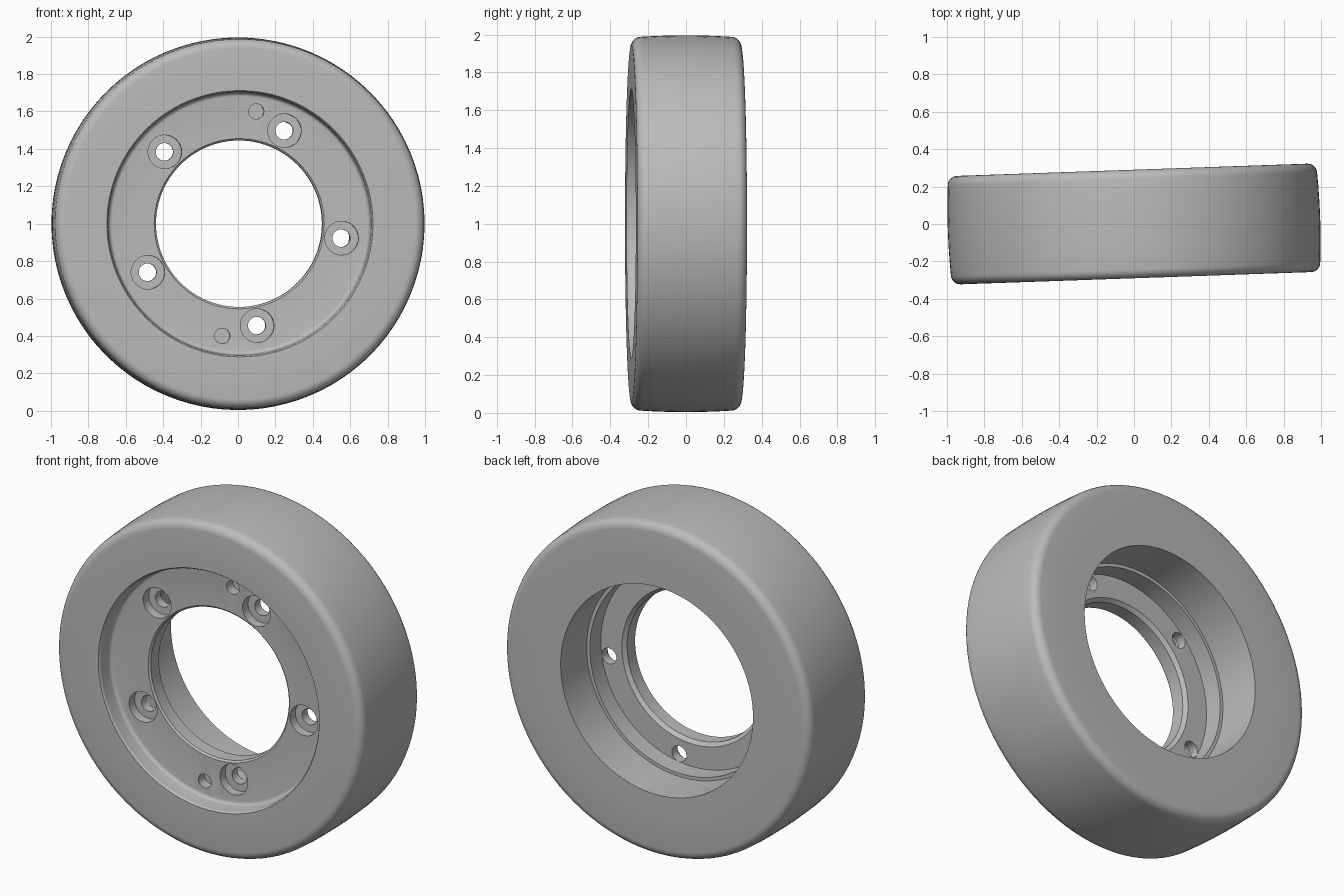
import bpy, bmesh, math
from mathutils import Matrix, Vector

cube = bpy.data.objects.get("Cube")
if cube:
    bpy.data.objects.remove(cube)

SEGMENTS = 96
CENTRE = Vector((0, 0, 1))
TILT = Matrix.Translation(CENTRE) @ Matrix.Rotation(math.radians(2), 4, 'Z')

grey = bpy.data.materials.new("plain grey")
grey.use_nodes = True
colour = (0.5, 0.5, 0.5, 1)
grey.diffuse_color = colour
grey.node_tree.nodes["Principled BSDF"].inputs["Base Color"].default_value = colour


def finish(name, bm):
    bmesh.ops.recalc_face_normals(bm, faces=bm.faces)
    mesh = bpy.data.meshes.new(name)
    bm.to_mesh(mesh)
    bm.free()
    obj = bpy.data.objects.new(name, mesh)
    bpy.context.collection.objects.link(obj)
    mesh.materials.append(grey)
    obj.matrix_world = TILT
    return obj


def lathe(name, profile):
    """Spin a closed (radius, y) profile around the y axis."""
    bm = bmesh.new()
    rings = []
    for i in range(SEGMENTS):
        a = math.tau * i / SEGMENTS
        rings.append([bm.verts.new((r * math.cos(a), y, r * math.sin(a))) for r, y in profile])
    n = len(profile)
    for i in range(SEGMENTS):
        here, after = rings[i], rings[(i + 1) % SEGMENTS]
        for j in range(n):
            k = (j + 1) % n
            bm.faces.new((here[j], here[k], after[k], after[j]))
    return finish(name, bm)


def arc(r, y, radius, start, end, steps=6):
    """Points of a fillet in the (radius, y) plane."""
    angles = [math.radians(start + (end - start) * i / steps) for i in range(steps + 1)]
    return [(r + radius * math.cos(a), y + radius * math.sin(a)) for a in angles]


def drill(target, name, pitch, angle, radius, y0, y1):
    """Cut a round hole along y, between the depths y0 and y1."""
    a = math.radians(angle)
    place = Matrix.Translation((pitch * math.cos(a), (y0 + y1) / 2, pitch * math.sin(a)))
    bm = bmesh.new()
    bmesh.ops.create_cone(bm, cap_ends=True, segments=32, radius1=radius, radius2=radius,
                          depth=y1 - y0, matrix=place @ Matrix.Rotation(math.pi / 2, 4, 'X'))
    cutter = finish(name, bm)
    cutter.hide_render = True
    mod = target.modifiers.new(name, 'BOOLEAN')
    mod.operation = 'DIFFERENCE'
    mod.solver = 'EXACT'
    mod.object = cutter
    return cutter


# Tyre: slightly crowned tread with rounded shoulders
half = 0.29
tread = [(0.996 - 0.008 * (y / 0.24) ** 2, y) for y in (-0.16, -0.08, 0, 0.08, 0.16)]
tyre = lathe("tyre", [(0.74, -half)] + arc(0.938, -0.24, 0.05, -90, 0) + tread
             + arc(0.938, 0.24, 0.05, 0, 90) + [(0.74, half)])

# Hub: front recess, central flange and stepped back opening
floor, back = -0.19, -0.08
hub = lathe("hub", [(0.74, -half), (0.712, -half), (0.705, -0.28)]
            + arc(0.68, floor - 0.02, 0.02, 0, 90, 4)
            + [(0.455, floor), (0.445, floor + 0.01), (0.445, back - 0.02), (0.465, back),
               (0.6, back), (0.6, 0.03), (0.62, 0.03), (0.62, half), (0.74, half)])

# Five counterbored bolt holes and two blind pin holes in the flange
cutters = []
for i in range(5):
    angle = 64 + 72 * i
    cutters.append(drill(hub, "counterbore_cutter", 0.553, angle, 0.09, floor - 0.05, floor + 0.055))
    cutters.append(drill(hub, "bolt_hole_cutter", 0.553, angle, 0.047, floor - 0.1, back + 0.05))
for angle in (81.4, 261.4):
    cutters.append(drill(hub, "pin_hole_cutter", 0.607, angle, 0.041, floor - 0.05, floor + 0.06))

# Apply the cuts and drop the cutters
bpy.context.view_layer.update()
cut_mesh = bpy.data.meshes.new_from_object(hub.evaluated_get(bpy.context.evaluated_depsgraph_get()))
hub.modifiers.clear()
hub.data = cut_mesh
for cutter in cutters:
    bpy.data.objects.remove(cutter)

# Smooth shading with crisp edges
for obj in (tyre, hub):
    bpy.ops.object.select_all(action='DESELECT')
    obj.select_set(True)
    bpy.context.view_layer.objects.active = obj
    bpy.ops.object.shade_smooth_by_angle(angle=math.radians(30))
